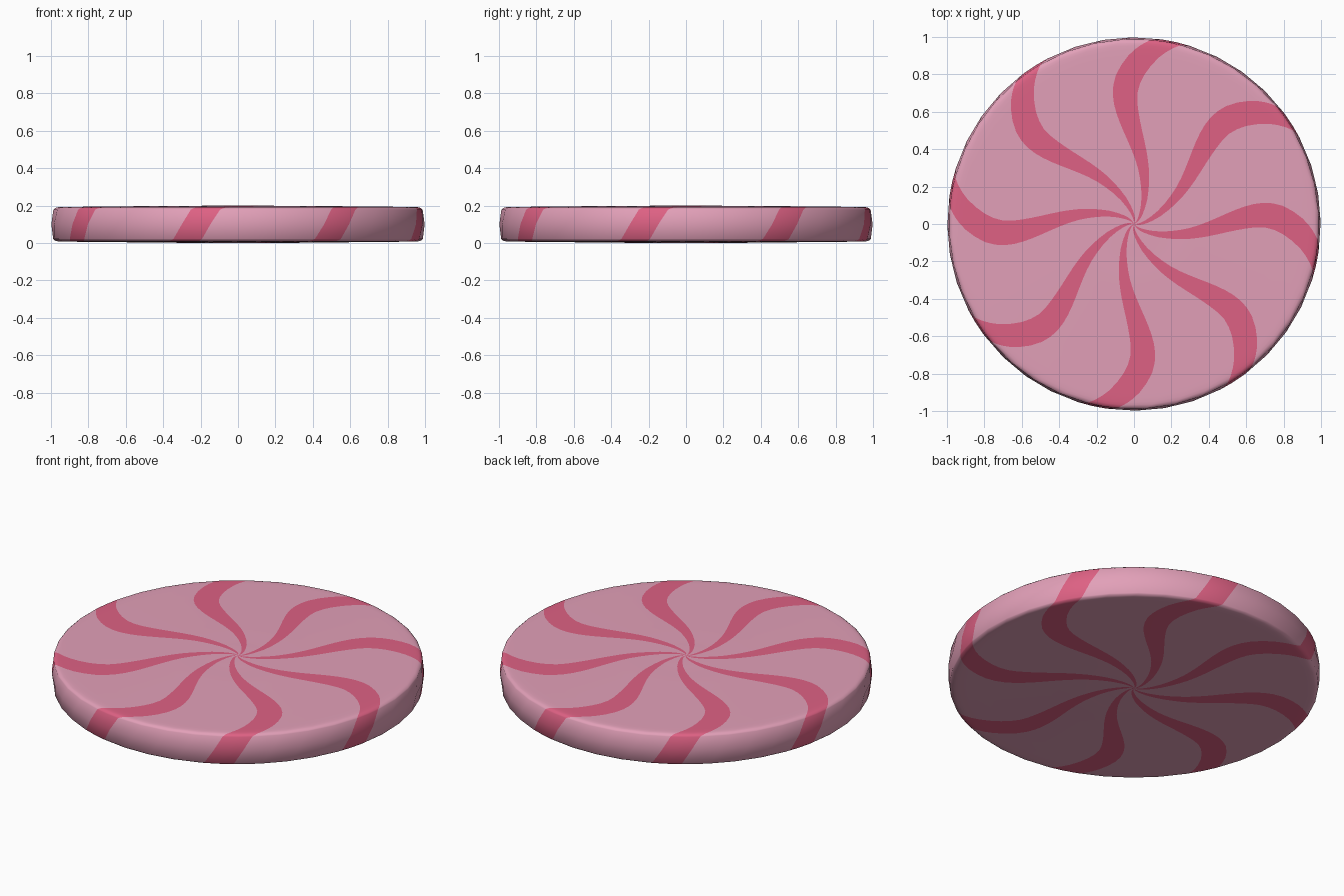
import bpy, bmesh, math

if "Cube" in bpy.data.objects:
    bpy.data.objects.remove(bpy.data.objects["Cube"])

STRIPES = 8      # swirl arms
GAP = 4          # columns of plain candy between two arms
STRIPE_COLS = 2  # columns in one arm
TURN = 26        # top pattern flips onto the underside about half this angle
HEIGHT = 0.2

# radius, height, stripe start and end angle (degrees clockwise from +y)
TOP = [
    (0.02, 0.200, 40, 60), (0.05, 0.200, 30, 47), (0.10, 0.200, 21, 35),
    (0.20, 0.199, 11, 23), (0.30, 0.199, 4, 15.5), (0.40, 0.198, -2, 9.5),
    (0.50, 0.197, -6.5, 5), (0.60, 0.196, -9, 2.3), (0.70, 0.195, -9.3, 1.5),
    (0.80, 0.194, -7, 4), (0.90, 0.193, -2, 8.5), (0.955, 0.192, 2, 12),
    (0.978, 0.188, 4.2, 13.8), (0.989, 0.178, 5.6, 14.8),
]
MIDDLE = (0.998, 0.1, 8.5, 17.5)


def smooth_rows(rows):
    """Catmull-Rom midpoints between the rows."""
    out = []
    for i in range(len(rows) - 1):
        a, b = rows[max(i - 1, 0)], rows[i]
        c, d = rows[i + 1], rows[min(i + 2, len(rows) - 1)]
        out.append(b)
        out.append(tuple((-p + 9 * q + 9 * r - s) / 16 for p, q, r, s in zip(a, b, c, d)))
    return out + [rows[-1]]


def material(name, rgb):
    m = bpy.data.materials.new(name)
    m.diffuse_color = (*rgb, 1)
    m.use_nodes = True
    m.node_tree.nodes["Principled BSDF"].inputs["Base Color"].default_value = m.diffuse_color
    return m


top = smooth_rows(TOP)
bottom = [(r, HEIGHT - z, TURN - e, TURN - s) for r, z, s, e in reversed(top)]
rows = top + [MIDDLE] + bottom

# swirled candy disc: columns follow the stripe edges
bm = bmesh.new()
rings = []
for r, z, s, e in rows:
    ring = []
    for k in range(STRIPES):
        base = k * 360 / STRIPES
        angles = [s + (e - s) * j / STRIPE_COLS for j in range(STRIPE_COLS)]
        angles += [e + (s + 360 / STRIPES - e) * j / GAP for j in range(GAP)]
        for a in angles:
            t = math.radians(base + a)
            ring.append(bm.verts.new((r * math.sin(t), r * math.cos(t), z)))
    rings.append(ring)

n = len(rings[0])


def colour(j):
    return 1 if j % (STRIPE_COLS + GAP) < STRIPE_COLS else 0


for a, b in zip(rings, rings[1:]):
    for j in range(n):
        k = (j + 1) % n
        bm.faces.new((a[j], a[k], b[k], b[j])).material_index = colour(j)
for ring, z in ((rings[0], HEIGHT), (rings[-1], 0)):
    c = bm.verts.new((0, 0, z))
    for j in range(n):
        bm.faces.new((c, ring[j], ring[(j + 1) % n])).material_index = colour(j)
bmesh.ops.recalc_face_normals(bm, faces=bm.faces)

mesh = bpy.data.meshes.new("candy_disc")
bm.to_mesh(mesh)
bm.free()
mesh.materials.append(material("pale pink", (0.76, 0.35, 0.48)))
mesh.materials.append(material("deep pink", (0.73, 0.12, 0.23)))
disc = bpy.data.objects.new("candy_disc", mesh)
bpy.context.collection.objects.link(disc)
bpy.context.view_layer.objects.active = disc
disc.select_set(True)
bpy.ops.object.shade_smooth_by_angle(angle=math.radians(60))
